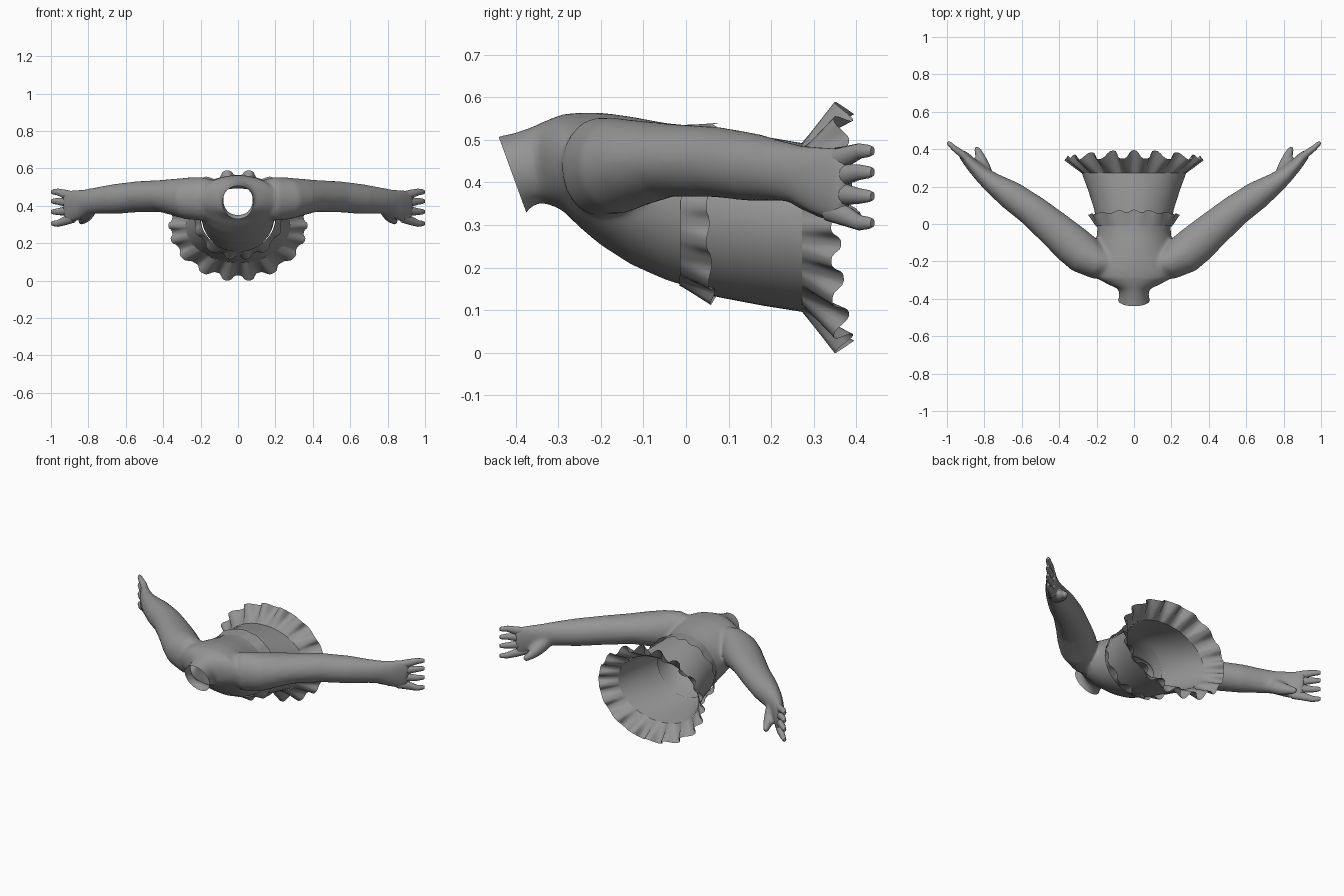
import bpy, bmesh
from math import sin, cos, pi, tanh
from mathutils import Vector

old = bpy.data.objects.get("Cube")
if old:
    bpy.data.objects.remove(old, do_unlink=True)

grey = bpy.data.materials.new("plain grey")
grey.use_nodes = True
grey.diffuse_color = (0.3, 0.3, 0.3, 1)
grey.node_tree.nodes["Principled BSDF"].inputs["Base Color"].default_value = grey.diffuse_color


def finish(name, bm):
    mesh = bpy.data.meshes.new(name)
    bm.to_mesh(mesh)
    bm.free()
    mesh.materials.append(grey)
    obj = bpy.data.objects.new(name, mesh)
    bpy.context.collection.objects.link(obj)
    return obj


def activate(obj):
    bpy.ops.object.select_all(action='DESELECT')
    obj.select_set(True)
    bpy.context.view_layer.objects.active = obj


def smooth(obj, angle=1.0):
    activate(obj)
    bpy.ops.object.shade_smooth_by_angle(angle=angle)


def loft(bm, rings, capped):
    """Bridge closed rings of points, with optional end caps."""
    rows = [[bm.verts.new(p) for p in ring] for ring in rings]
    n = len(rows[0])
    faces = []
    for a, b in zip(rows, rows[1:]):
        for i in range(n):
            j = (i + 1) % n
            faces.append(bm.faces.new((a[i], a[j], b[j], b[i])))
    if capped:
        faces += [bm.faces.new(rows[0]), bm.faces.new(rows[-1])]
    bmesh.ops.recalc_face_normals(bm, faces=faces)


def body_ring(top_y, top_z, low_y, low_z, half_width, n=40):
    """Oval between a back point and a belly point."""
    mid = Vector((0, (top_y + low_y) / 2, (top_z + low_z) / 2))
    up = Vector((0, top_y, top_z)) - mid
    return [mid + up * cos(2 * pi * i / n) + Vector((half_width * sin(2 * pi * i / n), 0, 0))
            for i in range(n)]


def tube(bm, path, side, n=16):
    """Capped limb through (centre, half width, half height) stations."""
    rings = []
    for k, (x, y, z, w, h) in enumerate(path):
        a, b = path[max(k - 1, 0)], path[min(k + 1, len(path) - 1)]
        d = (Vector(b[:3]) - Vector(a[:3])).normalized()
        across = d.cross(Vector((0, 0, 1))).normalized()
        up = across.cross(d)
        ring = []
        for i in range(n):
            t = 2 * pi * i / n
            p = Vector((x, y, z)) + across * w * cos(t) + up * h * sin(t)
            ring.append((p.x * side, p.y, p.z))
        rings.append(ring)
    loft(bm, rings, True)


# Torso with neck, arms and thumbs, blended into one skin
torso = [(-.475, .50, -.395, .29, .095), (-.44, .508, -.375, .33, .085),
         (-.40, .517, -.36, .345, .078), (-.355, .533, -.34, .352, .083),
         (-.325, .547, -.32, .348, .14), (-.29, .56, -.29, .335, .2),
         (-.25, .564, -.25, .295, .22), (-.2, .564, -.2, .253, .22),
         (-.13, .555, -.13, .208, .208), (-.05, .54, -.05, .172, .198),
         (.02, .533, .02, .15, .194), (.1, .526, .1, .135, .196)]
arm = [(.1, -.215, .44, .06, .09), (.19, -.205, .437, .092, .116),
       (.27, -.16, .439, .108, .112), (.33, -.11, .446, .107, .1),
       (.41, -.04, .452, .099, .086), (.54, .07, .448, .086, .083),
       (.66, .155, .436, .077, .08), (.76, .222, .427, .056, .071),
       (.81, .262, .42, .045, .069), (.86, .31, .405, .036, .082),
       (.905, .36, .393, .028, .09), (.924, .38, .39, .02, .084)]
thumb = [(.785, .245, .405, .03, .04), (.795, .285, .375, .036, .043), (.812, .335, .345, .03, .036),
         (.83, .38, .325, .023, .026), (.845, .412, .312, .015, .016)]
bm = bmesh.new()
loft(bm, [body_ring(*r) for r in torso], True)
for side in (1, -1):
    tube(bm, arm, side, 24)
    tube(bm, thumb, side)
skin = finish("torso_and_arms", bm)
remesh = skin.modifiers.new("blend", 'REMESH')
remesh.mode = 'VOXEL'
remesh.voxel_size = .01
relax = skin.modifiers.new("relax", 'SMOOTH')
relax.factor = .5
relax.iterations = 10
activate(skin)
bpy.ops.object.convert(target='MESH')

# Open the neck and the waist
bm = bmesh.new()
bm.from_mesh(skin.data)
bmesh.ops.bisect_plane(bm, geom=bm.verts[:] + bm.edges[:] + bm.faces[:],
                       plane_co=(0, -.44, .508), plane_no=(0, -.178, -.065), clear_outer=True)
waist = [f for f in bm.faces
         if abs(f.calc_center_median().x) < .25 and f.calc_center_median().y > .015]
bmesh.ops.delete(bm, geom=waist, context='FACES')
bm.to_mesh(skin.data)
bm.free()
smooth(skin)

# Fingers
for side, label in ((1, "left"), (-1, "right")):
    for k, (z0, z1) in enumerate(((.45, .474), (.415, .424), (.375, .368), (.335, .305))):
        bm = bmesh.new()
        tube(bm, [(.88, .335, z0, .02, .026), (.925, .378, (z0 + z1) / 2, .019, .024),
                  (.965, .408, z1, .015, .018), (.988, .43, z1, .012, .014),
                  (.996, .438, z1, .007, .01)], side, 12)
        smooth(finish(f"{label}_finger_{k + 1}", bm))

# Skirt, open at both ends
skirt = [(0, .532, 0, .15, .2), (.08, .527, .08, .13, .213),
         (.18, .508, .18, .111, .245), (.275, .492, .275, .096, .28)]
bm = bmesh.new()
loft(bm, [body_ring(*r, n=64) for r in skirt], False)
smooth(finish("skirt", bm))


def ruffle(name, start, pleats, flare, swing, length, sway, back):
    """Pleated flounce on a body ring; back scales its flare on the upper side."""
    n = pleats * 12
    base = body_ring(*start, n=n)
    mid = sum(base, Vector()) / n
    rings = []
    for s in (0, .35, .7, 1):
        ring = []
        for i, p in enumerate(base):
            t = 2 * pi * i / n
            flank = sin(t) ** 2
            wave = -tanh(1.6 * cos(pleats * t + .8 * sin(4 * t))) * s * (1 - .5 * flank)
            fall = back + (1 - back) * min(1, 1 - cos(t))
            out = (p - mid).normalized() * (flare * s + swing * wave) * fall
            ring.append(p + out + Vector((0, length * s * (1 - .2 * flank) - sway * wave, 0)))
        rings.append(ring)
    bm = bmesh.new()
    loft(bm, rings, False)
    smooth(finish(name, bm))


ruffle("waist_ruffle", (-.01, .535, -.015, .157, .203), 14, .036, .013, .08, .007, .12)
ruffle("hem_ruffle", (.272, .493, .272, .096, .28), 18, .084, .018, .1, .025, 1)
